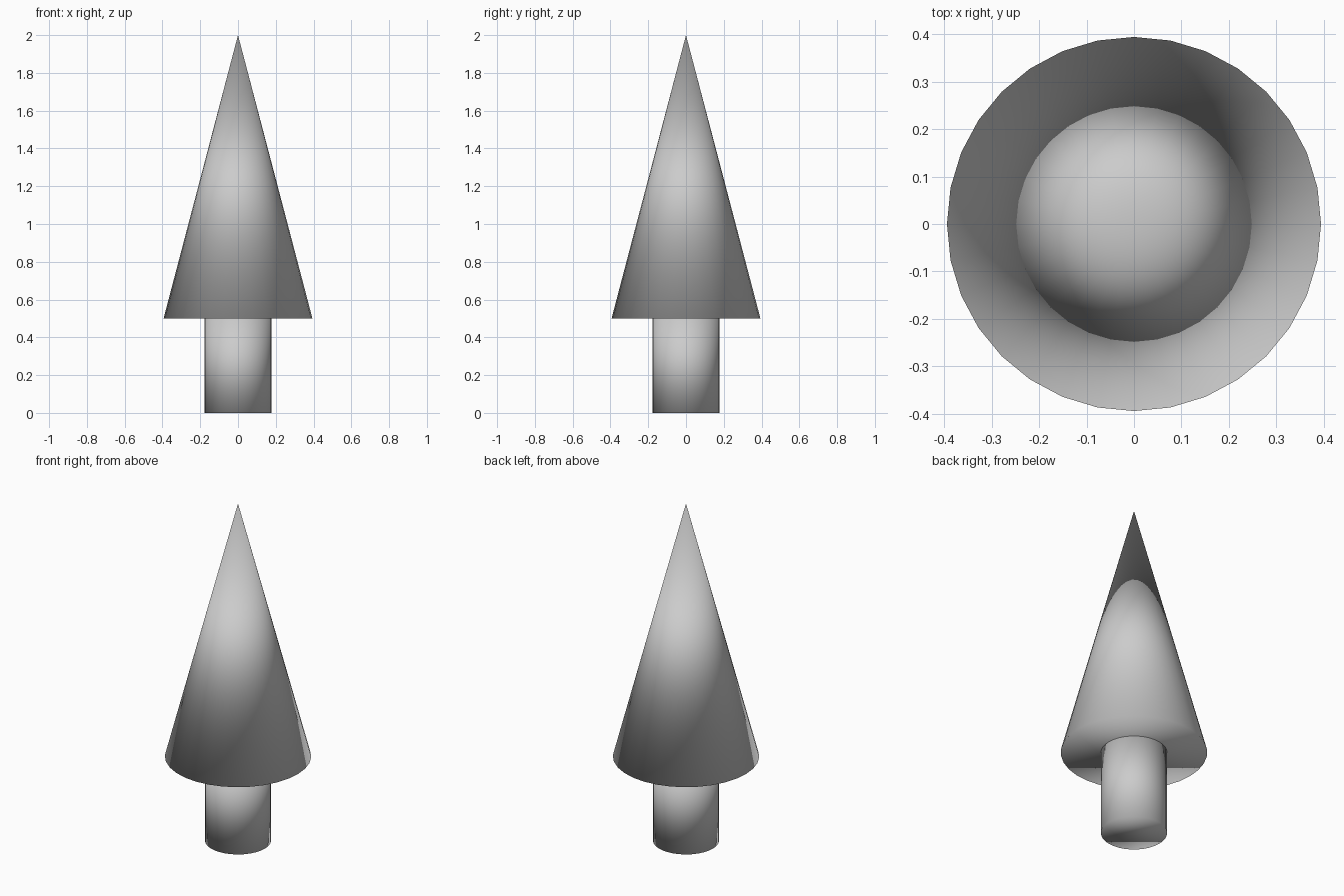
import bpy

if "Cube" in bpy.data.objects:
    bpy.data.objects.remove(bpy.data.objects["Cube"])

SIDES = 32


def tapered(name, r_bottom, r_top, z0, z1):
    """Closed, fully smooth-shaded round part between two heights."""
    bpy.ops.mesh.primitive_cone_add(vertices=SIDES, radius1=r_bottom, radius2=r_top,
                                    depth=z1 - z0, location=(0, 0, (z0 + z1) / 2))
    obj = bpy.context.object
    obj.name = name
    bpy.ops.object.shade_smooth()
    return obj


# Trunk standing on the ground
tapered("trunk", 0.178, 0.178, 0.0, 0.5)

# Conical foliage on top of the trunk
tapered("foliage", 0.394, 0.0, 0.5, 2.0)
